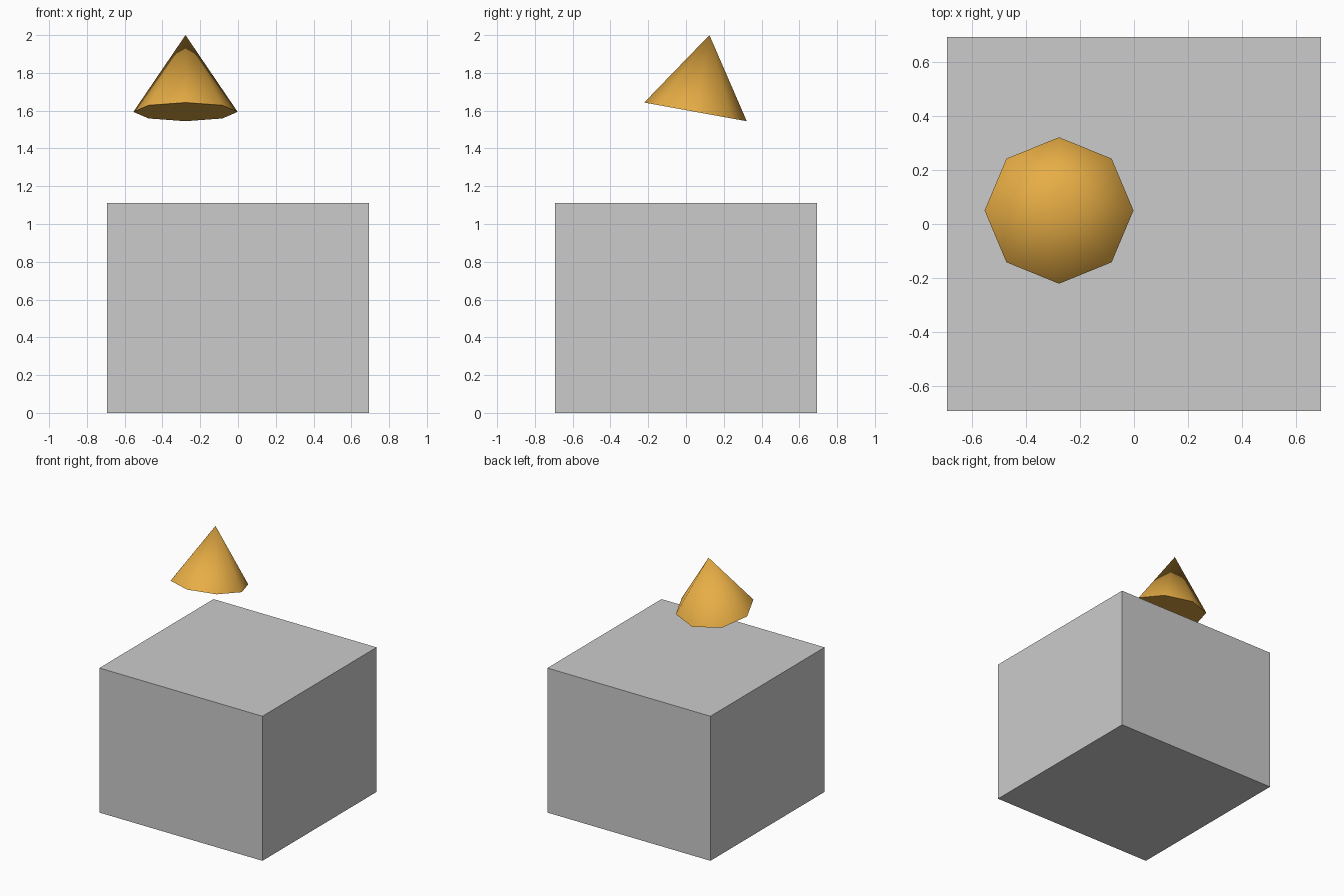
import bpy
from math import radians, sin, cos

if "Cube" in bpy.data.objects:
    bpy.data.objects.remove(bpy.data.objects["Cube"])

# Plain block standing on the ground
bpy.ops.mesh.primitive_cube_add(size=1, location=(0, 0, 0.555))
block = bpy.context.object
block.name = "block"
block.dimensions = (1.385, 1.385, 1.11)
bpy.ops.object.transform_apply(location=False, rotation=False, scale=True)

# Eight-sided cone floating above it, tipped towards the back
radius, height, tilt = 0.276, 0.413, radians(10.3)
apex = (-0.278, 0.124, 2.0)
centre = (apex[0], apex[1] - sin(tilt) * height / 2, apex[2] - cos(tilt) * height / 2)
bpy.ops.mesh.primitive_cone_add(vertices=8, radius1=radius, radius2=0, depth=height,
                                location=centre, rotation=(-tilt, 0, 0))
cone = bpy.context.object
cone.name = "floating_cone"
bpy.ops.object.shade_smooth_by_angle(angle=radians(60))

# Orange colour
orange = bpy.data.materials.new("orange")
orange.diffuse_color = (0.8, 0.42, 0.06, 1)
orange.use_nodes = True
orange.node_tree.nodes["Principled BSDF"].inputs["Base Color"].default_value = orange.diffuse_color
cone.data.materials.append(orange)
